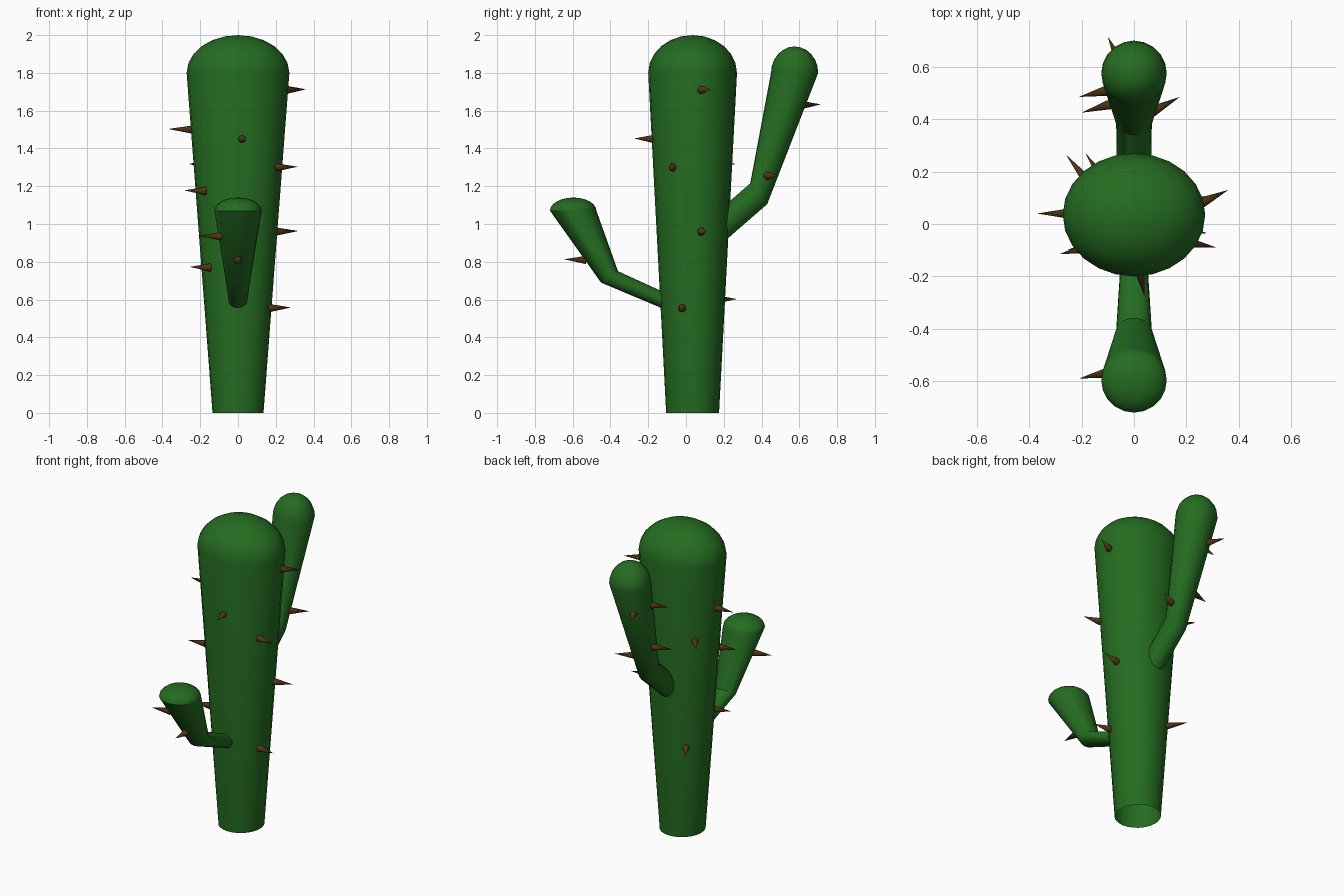
import bpy, bmesh
from math import sin, cos, tau, pi
from mathutils import Vector

if "Cube" in bpy.data.objects:
    bpy.data.objects.remove(bpy.data.objects["Cube"])


def material(name, colour):
    m = bpy.data.materials.new(name)
    m.diffuse_color = colour
    m.use_nodes = True
    m.node_tree.nodes["Principled BSDF"].inputs["Base Color"].default_value = m.diffuse_color
    return m


GREEN = material("cactus_green", (0.018, 0.15, 0.015, 1))
BROWN = material("spine_brown", (0.08, 0.035, 0.008, 1))


def finish(bm, name, mat, angle):
    bmesh.ops.recalc_face_normals(bm, faces=bm.faces)
    me = bpy.data.meshes.new(name)
    bm.to_mesh(me)
    bm.free()
    me.materials.append(mat)
    ob = bpy.data.objects.new(name, me)
    bpy.context.collection.objects.link(ob)
    bpy.ops.object.select_all(action='DESELECT')
    ob.select_set(True)
    bpy.context.view_layer.objects.active = ob
    bpy.ops.object.shade_smooth_by_angle(angle=angle)
    return ob


def stem(name, rings, dome, sides):
    """Loft rings (centre y, z, half-vector y, z, x radius), then a dome cap."""
    rings = list(rings)
    cy, cz, hy, hz, rx = rings[-1]
    for i in range(1, 6):
        t = i / 6 * pi / 2
        c = cos(t)
        rings.append((cy, cz + dome * sin(t), hy * c, hz * c, rx * c))
    bm = bmesh.new()
    loops = []
    for y, z, dy, dz, r in rings:
        loops.append([bm.verts.new((r * cos(tau * k / sides),
                                    y + dy * sin(tau * k / sides),
                                    z + dz * sin(tau * k / sides)))
                      for k in range(sides)])
    for a, b in zip(loops, loops[1:]):
        for k in range(sides):
            n = (k + 1) % sides
            bm.faces.new((a[k], a[n], b[n], b[k]))
    tip = bm.verts.new((0, cy, cz + dome))
    for k in range(sides):
        bm.faces.new((loops[-1][k], loops[-1][(k + 1) % sides], tip))
    return finish(bm, name, GREEN, 0.6)


# Trunk, open underneath
stem("trunk", [(0.035, 0, 0.14, 0, 0.135), (0.035, 1.8, 0.235, 0, 0.272)], 0.2, 24)

# Arms, bent once at the elbow
stem("back_arm", [(0.12, 0.93, 0.045, -0.055, 0.065),
                  (0.385, 1.16, 0.045, -0.055, 0.068),
                  (0.575, 1.8, 0.125, 0, 0.125)], 0.14, 20)
stem("front_arm", [(-0.05, 0.565, -0.015, -0.037, 0.045),
                   (-0.405, 0.72, -0.045, -0.03, 0.068),
                   (-0.597, 1.07, -0.123, 0, 0.125)], 0.07, 20)

# Spines: height, base x, base y, tip x, tip y
SPINES = {
    "trunk_spine": [
        (1.71, 0.255, 0.08, 0.36, 0.13), (1.50, -0.24, 0.04, -0.37, 0.04),
        (1.45, 0.02, -0.17, 0.04, -0.275), (1.30, 0.20, -0.07, 0.315, -0.09),
        (1.175, -0.17, -0.09, -0.285, -0.115), (0.96, 0.20, 0.08, 0.32, 0.11),
        (0.77, -0.145, -0.075, -0.255, -0.10), (0.555, 0.165, -0.02, 0.28, -0.035),
        (1.315, -0.17, 0.155, -0.26, 0.265), (0.60, -0.11, 0.16, -0.185, 0.27)],
    "back_arm_spine": [
        (1.63, -0.05, 0.61, -0.10, 0.715), (1.255, 0.07, 0.43, 0.175, 0.485),
        (1.66, -0.10, 0.51, -0.21, 0.485), (1.36, -0.08, 0.46, -0.20, 0.425)],
    "front_arm_spine": [
        (0.935, -0.09, -0.565, -0.21, -0.59), (0.81, 0.0, -0.53, 0.0, -0.645)],
}
for name, spots in SPINES.items():
    for z, bx, by, tx, ty in spots:
        base, tip = Vector((bx, by, z)), Vector((tx, ty, z + 0.003))
        axis = tip - base
        bm = bmesh.new()
        bmesh.ops.create_cone(bm, cap_ends=True, segments=10, radius1=0.022,
                              radius2=0, depth=axis.length)
        bmesh.ops.remove_doubles(bm, verts=bm.verts, dist=1e-5)
        turn = axis.to_track_quat('Z', 'Y').to_matrix().to_4x4()
        turn.translation = (base + tip) / 2
        bm.transform(turn)
        finish(bm, name, BROWN, 0.8)
